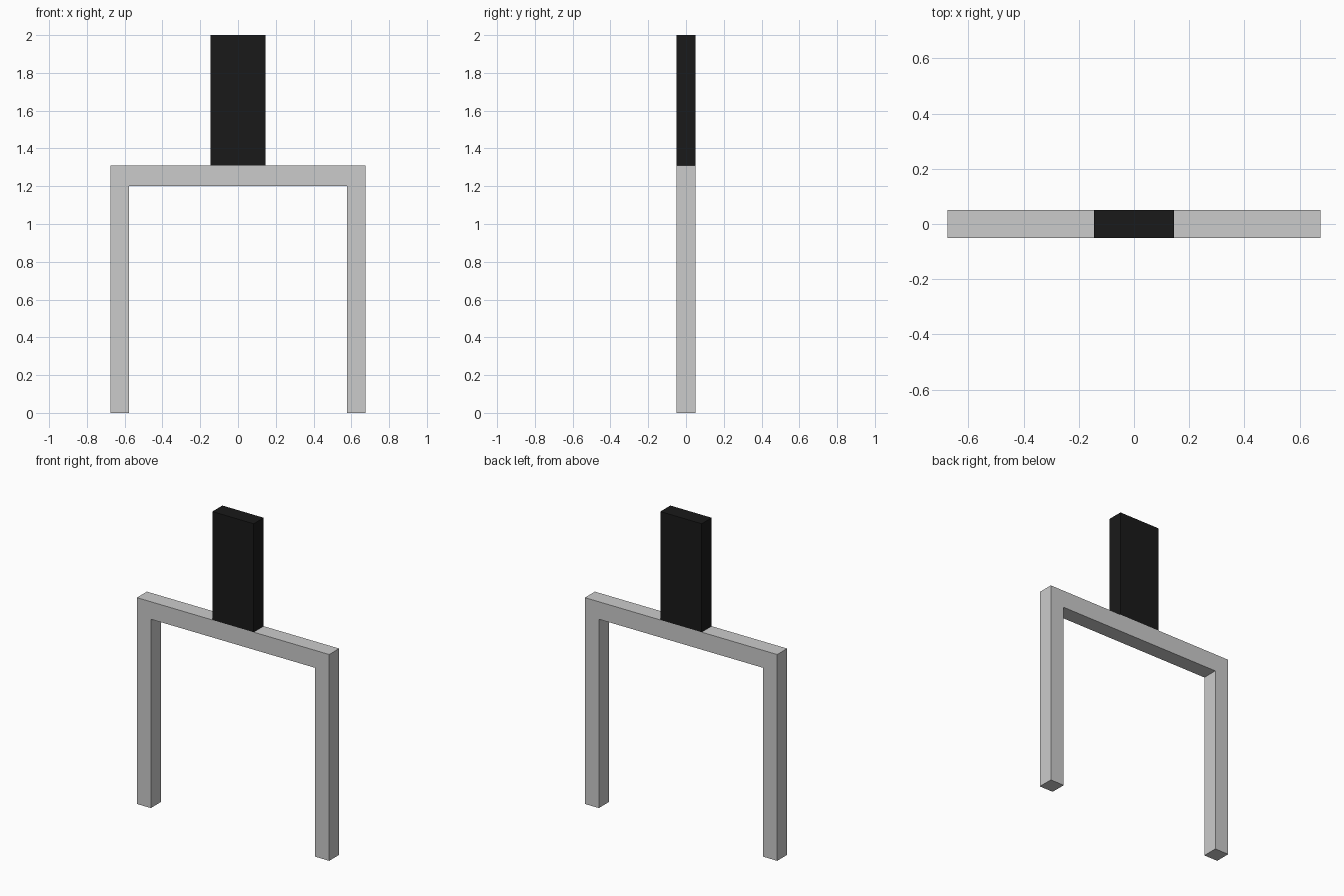
import bpy, bmesh

if "Cube" in bpy.data.objects:
    bpy.data.objects.remove(bpy.data.objects["Cube"])

DEPTH = 0.10


def extruded(name, profile):
    """Extrude an x-z outline along y, centred on y = 0."""
    bm = bmesh.new()
    face = bm.faces.new([bm.verts.new((x, -DEPTH / 2, z)) for x, z in profile])
    ext = bmesh.ops.extrude_face_region(bm, geom=[face])
    verts = [v for v in ext["geom"] if isinstance(v, bmesh.types.BMVert)]
    bmesh.ops.translate(bm, verts=verts, vec=(0, DEPTH, 0))
    bmesh.ops.recalc_face_normals(bm, faces=bm.faces[:])
    mesh = bpy.data.meshes.new(name)
    bm.to_mesh(mesh)
    bm.free()
    obj = bpy.data.objects.new(name, mesh)
    bpy.context.collection.objects.link(obj)
    return obj


def mirrored(half):
    """Complete a right-half outline across x = 0."""
    return half + [(-x, z) for x, z in reversed(half)]


# Grey frame: two legs and a crossbar in one piece
extruded("frame", mirrored([(0.578, 1.20), (0.578, 0), (0.676, 0), (0.676, 1.311)]))

# Black upright post standing on the crossbar
post = extruded("post", mirrored([(0.145, 1.311), (0.145, 2.0)]))
black = bpy.data.materials.new("black")
black.diffuse_color = (0.01, 0.01, 0.01, 1)
black.use_nodes = True
black.node_tree.nodes["Principled BSDF"].inputs["Base Color"].default_value = black.diffuse_color
post.data.materials.append(black)
